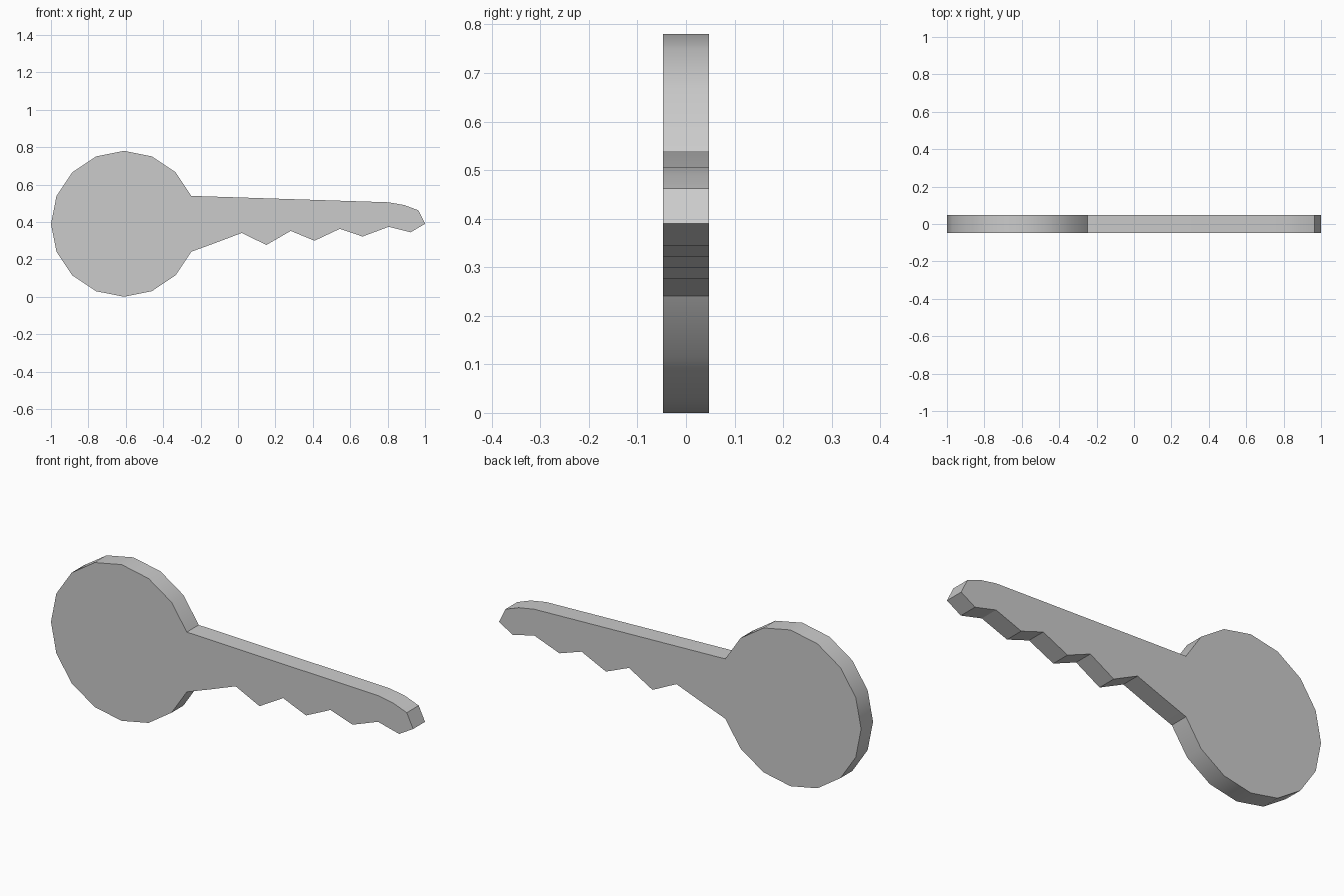
import bpy, bmesh, math

if "Cube" in bpy.data.objects:
    bpy.data.objects.remove(bpy.data.objects["Cube"])

HALF_T = 0.047
CX, CZ, R, SIDES = -0.61, 0.39, 0.39, 16

# Round bow: 16-sided, left open on the right where the blade joins
outline = []
for i in range(1, SIDES):
    a = -2 * math.pi * i / SIDES
    outline.append((CX + R * math.cos(a), CZ + R * math.sin(a)))
outline.reverse()  # from upper joint round to the lower joint
outline = [(x, z) for x, z in outline][::-1]

# Blade spine and rounded tip
outline += [(0.805, 0.505), (0.89, 0.49), (0.965, 0.462), (1.0, 0.39)]

# Cut teeth, from the tip back to the bow
for i in reversed(range(4)):
    outline.append((0.152 + 0.257 * i, 0.277 + 0.0225 * i))   # tooth point
    outline.append((0.02 + 0.262 * i, 0.341 + 0.011 * i))     # notch
outline.append((-0.115, 0.29))

# Extrude the flat outline through the key's thickness
bm = bmesh.new()
face = bm.faces.new([bm.verts.new((x, -HALF_T, z)) for x, z in outline])
ext = bmesh.ops.extrude_face_region(bm, geom=[face])
verts = [g for g in ext["geom"] if isinstance(g, bmesh.types.BMVert)]
bmesh.ops.translate(bm, verts=verts, vec=(0, 2 * HALF_T, 0))
if not any(f.normal.y < -0.9 and f.calc_center_median().y < -0.01 for f in bm.faces):
    bm.faces.ensure_lookup_table()
bmesh.ops.recalc_face_normals(bm, faces=bm.faces)

mesh = bpy.data.meshes.new("key")
bm.to_mesh(mesh)
bm.free()
key = bpy.data.objects.new("key", mesh)
bpy.context.collection.objects.link(key)

# Smooth rim, crisp teeth and face edges
bpy.context.view_layer.objects.active = key
key.select_set(True)
bpy.ops.object.shade_smooth_by_angle(angle=math.radians(30))
